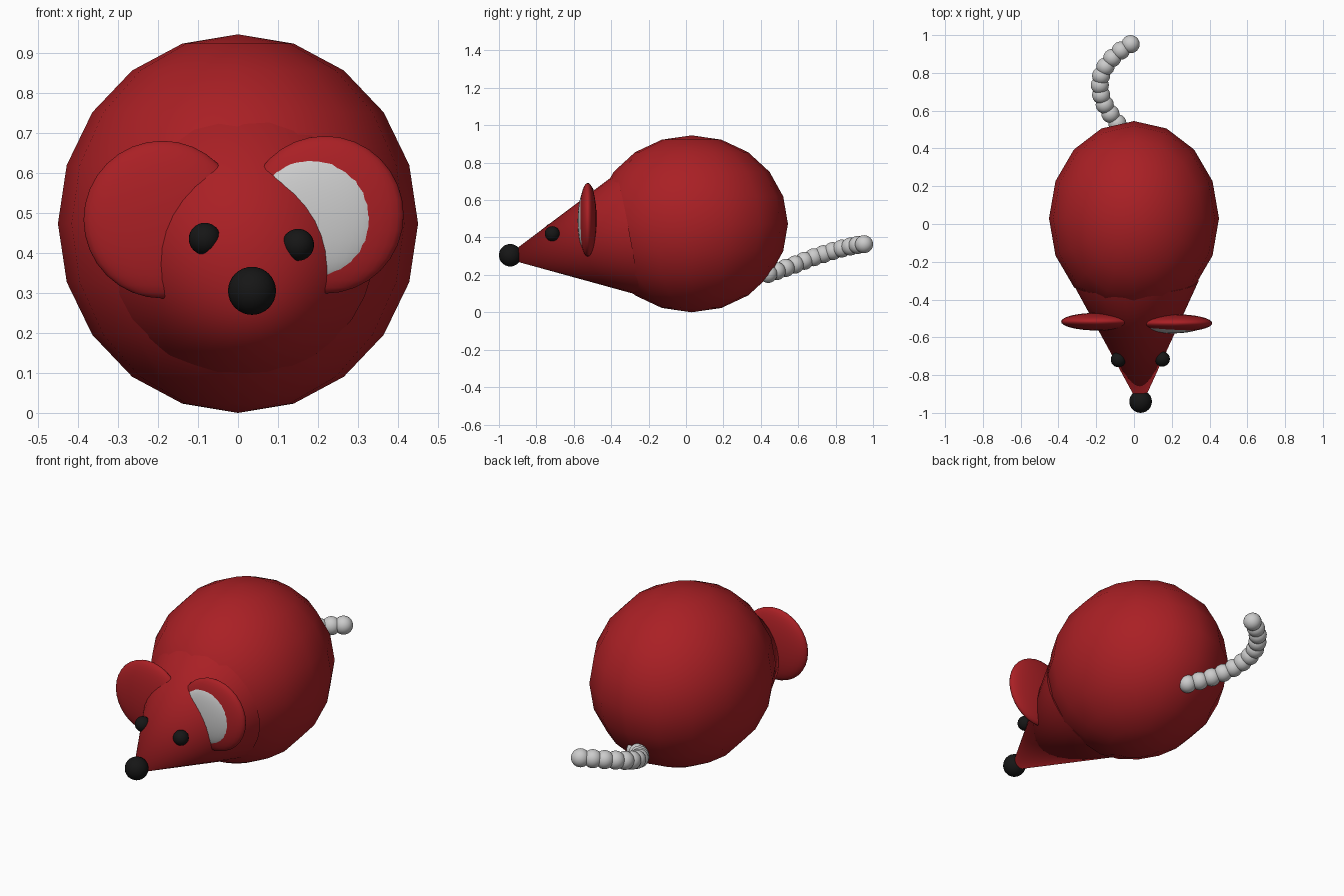
import bpy
from mathutils import Vector

if "Cube" in bpy.data.objects:
    bpy.data.objects.remove(bpy.data.objects["Cube"])


def material(name, color):
    m = bpy.data.materials.new(name)
    m.diffuse_color = (*color, 1)
    m.use_nodes = True
    m.node_tree.nodes["Principled BSDF"].inputs["Base Color"].default_value = m.diffuse_color
    return m


RED = material("red_felt", (0.40, 0.014, 0.018))
BLACK = material("black", (0.008, 0.008, 0.008))


def ball(name, center, radii, mat=None, segments=24, rings=16):
    bpy.ops.mesh.primitive_uv_sphere_add(segments=segments, ring_count=rings, radius=1, location=center)
    ob = bpy.context.object
    ob.name = name
    ob.scale = radii
    bpy.ops.object.transform_apply(location=False, rotation=False, scale=True)
    bpy.ops.object.shade_smooth()
    if mat:
        ob.data.materials.append(mat)
    return ob


# Body: coarse smooth-shaded egg
ball("body", (0, 0.03, 0.473), (0.45, 0.515, 0.473), RED, 16, 10)

# Head: cone tilted down towards the nose
base, tip = Vector((0.012, -0.312, 0.416)), Vector((0.035, -0.973, 0.29))
axis = tip - base
bpy.ops.mesh.primitive_cone_add(vertices=32, radius1=0.331, radius2=0, depth=axis.length,
                                location=(base + tip) / 2,
                                rotation=axis.to_track_quat('Z', 'Y').to_euler())
head = bpy.context.object
head.name = "head"
head.data.materials.append(RED)
bpy.ops.object.shade_smooth_by_angle()

# Nose and eyes
ball("nose", (0.035, -0.94, 0.305), (0.06,) * 3, BLACK)
ball("left_eye", (-0.083, -0.718, 0.435), (0.04,) * 3, BLACK)
ball("right_eye", (0.15, -0.715, 0.42), (0.04,) * 3, BLACK)

# Ears: flattened discs, the right one with a grey lining
ball("left_ear", (-0.189, -0.517, 0.483), (0.197, 0.047, 0.197), RED, 32, 16)
ball("right_ear", (0.217, -0.525, 0.495), (0.197, 0.047, 0.197), RED, 32, 16)
ball("right_ear_lining", (0.2, -0.541, 0.49), (0.16, 0.038, 0.158), None, 32, 16)

# Tail: chain of overlapping beads
tail = [(0.0, 0.44, 0.205), (-0.045, 0.485, 0.22), (-0.088, 0.533, 0.237), (-0.125, 0.583, 0.255),
        (-0.155, 0.632, 0.275), (-0.174, 0.683, 0.294), (-0.181, 0.735, 0.311), (-0.174, 0.785, 0.327),
        (-0.151, 0.833, 0.341), (-0.115, 0.879, 0.352), (-0.07, 0.918, 0.36), (-0.018, 0.952, 0.364)]
for i, p in enumerate(tail):
    ball(f"tail_bead_{i + 1}", p, (0.048,) * 3)
